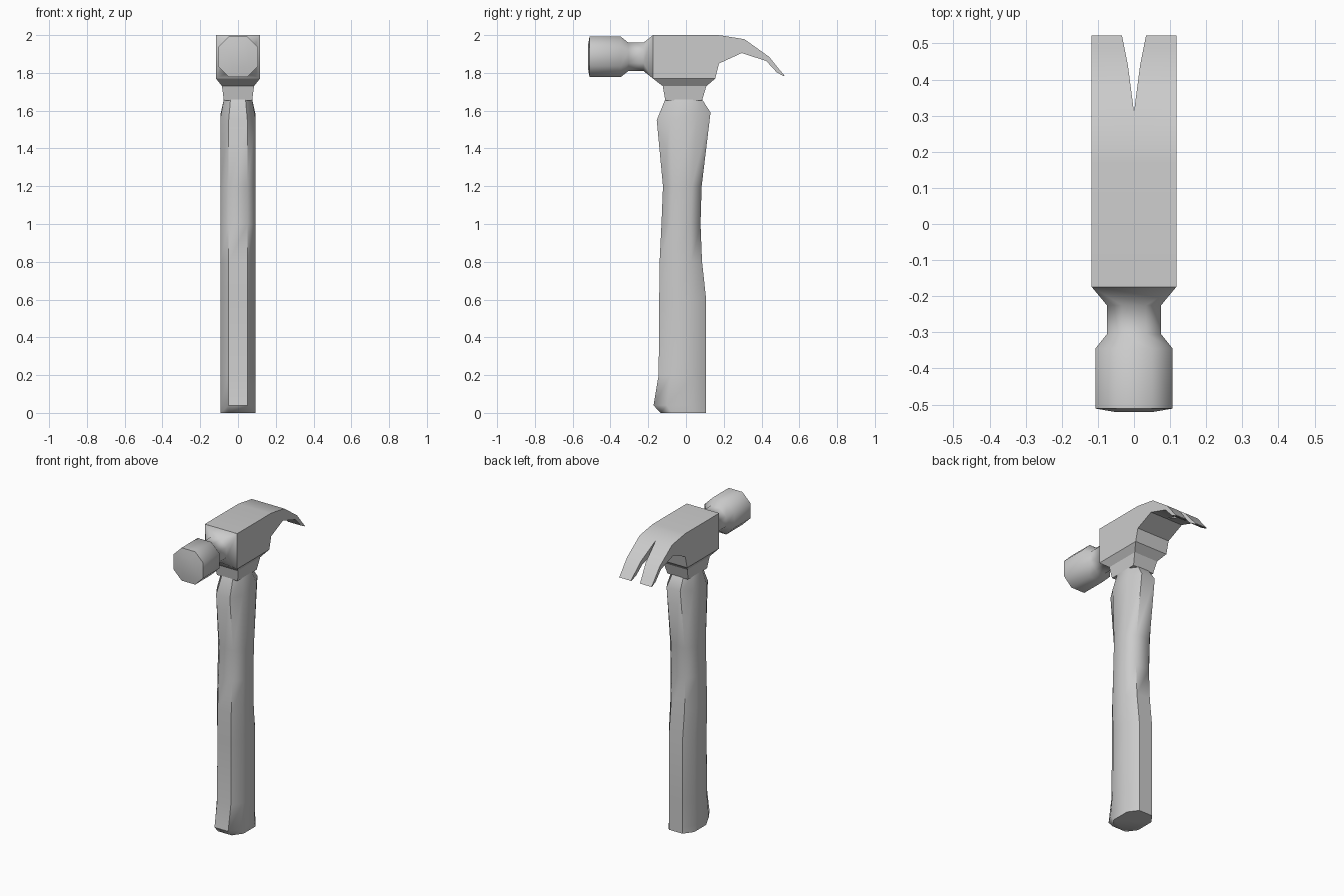
import bpy, bmesh, math

if "Cube" in bpy.data.objects:
    bpy.data.objects.remove(bpy.data.objects["Cube"])


def finish(name, bm, angle):
    bmesh.ops.remove_doubles(bm, verts=bm.verts[:], dist=0.0005)
    bmesh.ops.recalc_face_normals(bm, faces=bm.faces[:])
    me = bpy.data.meshes.new(name)
    bm.to_mesh(me)
    bm.free()
    for p in me.polygons:
        p.use_smooth = True
    me.set_sharp_from_angle(angle=math.radians(angle))
    ob = bpy.data.objects.new(name, me)
    bpy.context.collection.objects.link(ob)
    return ob


def loft(name, rings, angle):
    bm = bmesh.new()
    loops = [[bm.verts.new(p) for p in r] for r in rings]
    n = len(loops[0])
    for a, b in zip(loops, loops[1:]):
        for i in range(n):
            j = (i + 1) % n
            bm.faces.new((a[i], a[j], b[j], b[i]))
    bm.faces.new(loops[0])
    bm.faces.new(loops[-1])
    return finish(name, bm, angle)


def octagon(a, b, c, d):
    # half sizes a, b; flat half lengths c (along first axis) and d
    return [(c, -b), (a, -d), (a, d), (c, b), (-c, b), (-a, d), (-a, -d), (-c, -b)]


# Handle: front y, front z, back y, back z, half width
handle = [(-.135, 0, .107, 0, .093), (-.172, .04, .107, .04, .093),
          (-.145, .2, .107, .2, .093), (-.142, .6, .107, .6, .093),
          (-.14, .8, .085, .8, .093), (-.13, 1.0, .077, 1.0, .093),
          (-.122, 1.2, .083, 1.2, .093), (-.155, 1.55, .13, 1.59, .093),
          (-.11, 1.66, .085, 1.66, .075)]
rings = []
for y0, z0, y1, z1, w in handle:
    h = (y1 - y0) / 2
    rings.append([(x, y0 + h + y, z0 + (z1 - z0) * (y + h) / (2 * h))
                  for x, y in octagon(w, h, w * .53, h * .5)])
loft("handle", rings, 50)

# Socket collar: z, front y, back y, half width
collar = [(1.655, -.11, .085, .075), (1.73, -.123, .108, .085), (1.77, -.175, .155, .117)]
loft("socket_collar", [[(-w, a, z), (w, a, z), (w, b, z), (-w, b, z)]
                       for z, a, b, w in collar], 25)

# Striking head: y, radius, flat half length; ends in the square of the block
poll = [(-.52, .055, .025), (-.511, .107, .049), (-.345, .107, .049), (-.305, .075, .033),
        (-.225, .075, .033), (-.175, .1165, .1165)]
loft("striking_head", [[(x, y, 1.885 + z * (.985 if r > .11 else 1))
                        for x, z in octagon(r, r, c, c)] for y, r, c in poll], 46)

# Block and split claw: top y, top z, bottom y, bottom z
claw = [(-.175, 2.0, -.175, 1.77), (.17, 2.0, .155, 1.77), (.2, 1.996, .175, 1.85),
        (.31, 1.978, .295, 1.905), (.44, 1.885, .425, 1.863),
        (.49, 1.823, .48, 1.803), (.522, 1.785, .517, 1.783)]


def notch(y):
    if y <= .311:
        return 0
    return .017 * (y - .31) / .13 if y < .44 else .017 + .016 * (y - .44) / .08


bm = bmesh.new()
for s in (1, -1):
    rows = []
    for yt, zt, yb, zb in claw:
        rows.append([bm.verts.new(p) for p in (
            (s * notch(yt), yt, zt), (s * .117, yt, zt),
            (s * .117, yb, zb), (s * notch(yb), yb, zb))])
    for k, (a, b) in enumerate(zip(rows, rows[1:])):
        # inner walls exist only along the split
        for i in range(4 if k >= 3 else 3):
            j = (i + 1) % 4
            bm.faces.new((a[i], a[j], b[j], b[i]))
    bm.faces.new(rows[0])
    bm.faces.new(rows[-1])
finish("claw_head", bm, 30)
